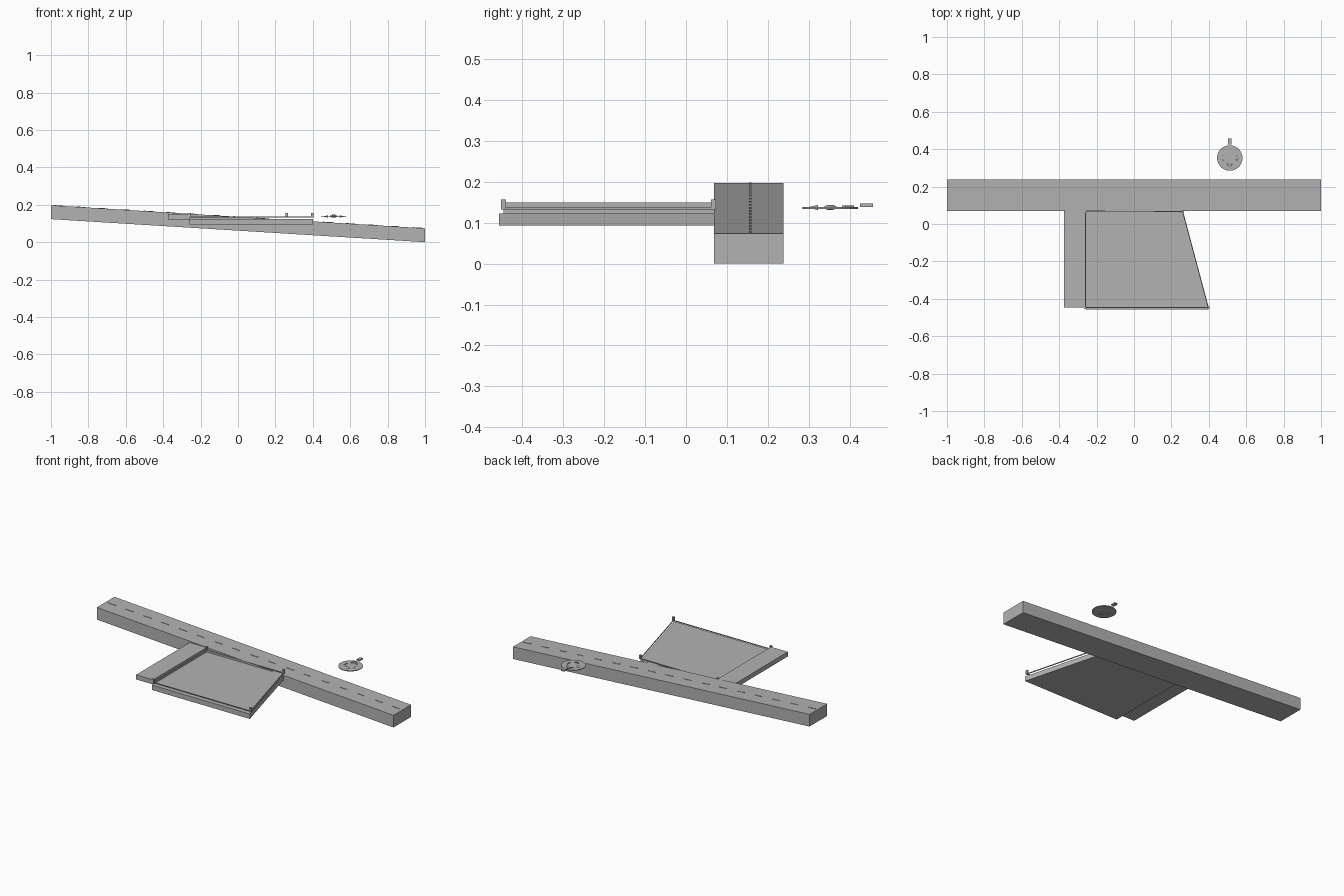
import bpy, bmesh, math
from mathutils import Vector

if "Cube" in bpy.data.objects:
    bpy.data.objects.remove(bpy.data.objects["Cube"])

grey = bpy.data.materials.new("plain grey")
grey.diffuse_color = (0.45, 0.45, 0.45, 1)
grey.use_nodes = True
grey.node_tree.nodes["Principled BSDF"].inputs["Base Color"].default_value = grey.diffuse_color


def finish(name, bm):
    bmesh.ops.recalc_face_normals(bm, faces=bm.faces)
    me = bpy.data.meshes.new(name)
    bm.to_mesh(me)
    bm.free()
    me.materials.append(grey)
    ob = bpy.data.objects.new(name, me)
    bpy.context.collection.objects.link(ob)
    return ob


def prism(name, outline, z0, z1):
    """Outline in xy, extruded from z0 to z1."""
    bm = bmesh.new()
    face = bm.faces.new([bm.verts.new((x, y, z0)) for x, y in outline])
    top = bmesh.ops.extrude_face_region(bm, geom=[face])["geom"]
    for v in top:
        if isinstance(v, bmesh.types.BMVert):
            v.co.z = z1
    return finish(name, bm)


def box(name, x0, x1, y0, y1, z0, z1):
    return prism(name, [(x0, y0), (x1, y0), (x1, y1), (x0, y1)], z0, z1)


def road_top(x):
    return 0.1355 - 0.0615 * x


def slope(ob, offset):
    """Shift a flat part down the hill."""
    for v in ob.data.vertices:
        v.co.z += road_top(v.co.x) + offset


# Sloping road with a dashed centre line
slope(box("road", -1, 1, 0.069, 0.238, -0.074, 0), 0)
for i in range(17):
    x = -0.96 + i * 0.12
    slope(box("road_dash", x - 0.025, x + 0.025, 0.154, 0.160, 0, 0.002), 0)

# Building plot and the higher strip beside it
prism("plot", [(-0.26, 0.069), (0.26, 0.069), (0.40, -0.458), (-0.26, -0.458)], 0.093, 0.123)
box("side_strip", -0.375, -0.26, -0.446, 0.069, 0.122, 0.150)

# Corner posts and boundary rails
corners = [(-0.26, 0.067), (0.26, 0.067), (0.397, -0.446), (-0.26, -0.446)]
for i, (x, y) in enumerate(corners):
    box("corner_post", x - 0.006, x + 0.006, y - 0.006, y + 0.006, 0.133, 0.157)
    a, b = Vector((x, y)), Vector(corners[(i + 1) % 4])
    d = (b - a).normalized()
    n = Vector((-d.y, d.x)) * 0.0025
    prism("boundary_rail", [a - n, b - n, b + n, a + n], 0.133, 0.137)

# Compass disc
cx, cy = 0.512, 0.353
ring = [(cx + 0.068 * math.cos(t * math.tau / 32), cy + 0.068 * math.sin(t * math.tau / 32))
        for t in range(32)]
prism("compass_disc", ring, 0.134, 0.138)

# Low cone pointers facing west, south and east
for angle in (180, 270, 0):
    bm = bmesh.new()
    bmesh.ops.create_cone(bm, cap_ends=True, segments=12, radius1=0.016, radius2=0, depth=0.026)
    a = math.radians(angle)
    for v in bm.verts:
        r, s, h = v.co.z + 0.043, v.co.x, v.co.y * 0.4
        v.co = (cx + r * math.cos(a) - s * math.sin(a),
                cy + r * math.sin(a) + s * math.cos(a), 0.1375 + h)
    finish("compass_pointer", bm)

# Chevron pointer facing north and the plain marker beyond the rim
prism("north_chevron", [(cx + x, cy + y) for x, y in
      [(-0.02, 0.028), (0, 0.040), (0.02, 0.028), (0.02, 0.036), (0, 0.058), (-0.02, 0.036)]],
      0.137, 0.142)
box("north_marker", cx - 0.010, cx + 0.010, 0.426, 0.457, 0.139, 0.147)
